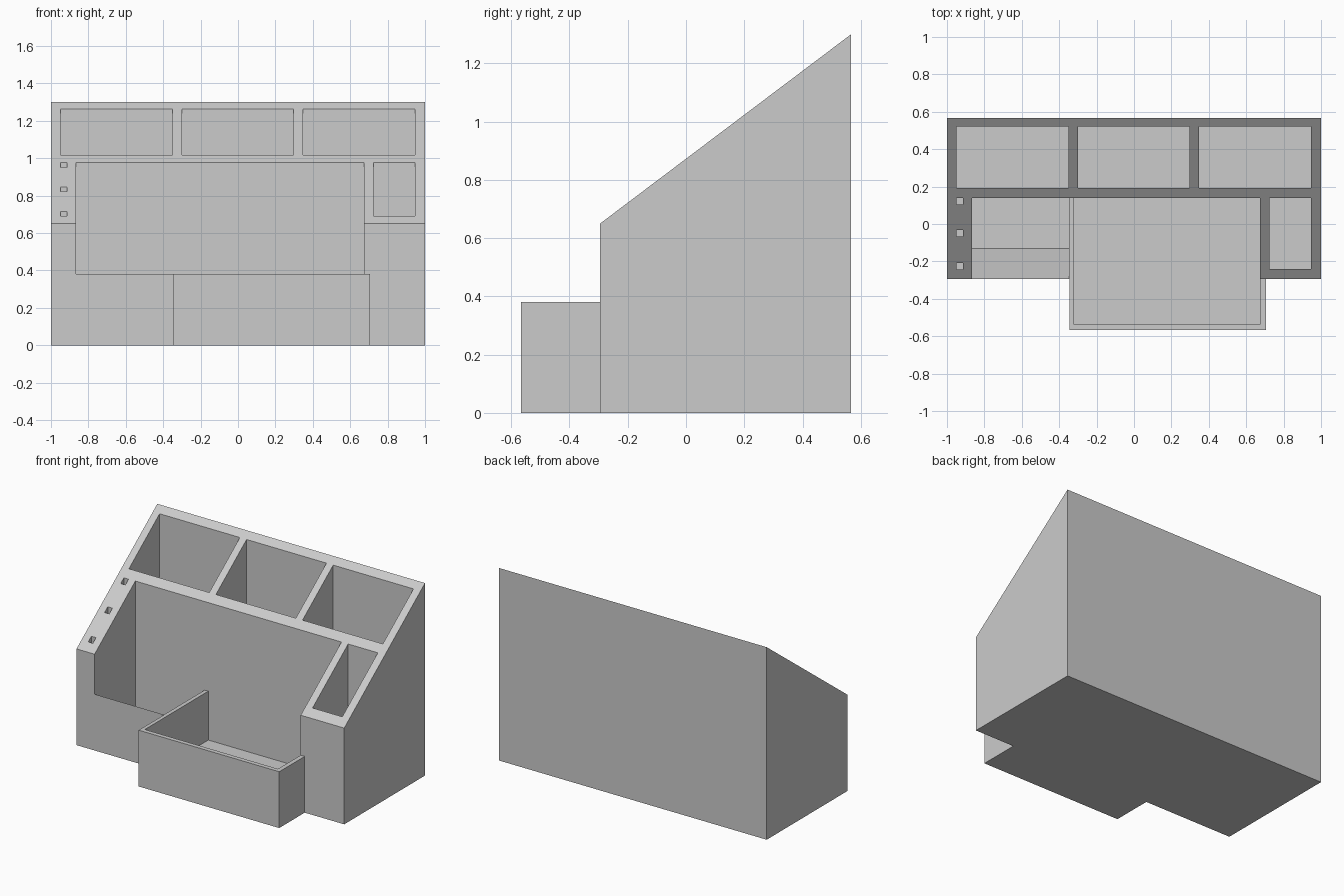
import bpy

if "Cube" in bpy.data.objects:
    bpy.data.objects.remove(bpy.data.objects["Cube"])

FLOOR, LIP, HIGH = 0.05, 0.38, 2.0   # pocket floor, tray rim, above everything
FRONT, BACK = -0.295, 0.567          # main body depth
MID = 0.14                           # back wall of the front bays

grey = bpy.data.materials.new("light grey")
grey.use_nodes = True
grey.diffuse_color = (0.6, 0.6, 0.6, 1)
grey.node_tree.nodes["Principled BSDF"].inputs["Base Color"].default_value = (0.6, 0.6, 0.6, 1)


def prism(name, x0, x1, profile):
    """Solid made by sweeping a (y, z) profile from x0 to x1."""
    n = len(profile)
    verts = [(x, y, z) for x in (x0, x1) for y, z in profile]
    faces = [tuple(range(n))[::-1], tuple(range(n, 2 * n))]
    faces += [(i, (i + 1) % n, n + (i + 1) % n, n + i) for i in range(n)]
    mesh = bpy.data.meshes.new(name)
    mesh.from_pydata(verts, [], faces)
    mesh.materials.append(grey)
    obj = bpy.data.objects.new(name, mesh)
    bpy.context.collection.objects.link(obj)
    return obj


def box(name, x0, x1, y0, y1, z0, z1):
    return prism(name, x0, x1, [(y0, z0), (y1, z0), (y1, z1), (y0, z1)])


def combine(target, tool, operation):
    """Apply a boolean and remove the tool object."""
    tool.hide_render = True
    mod = target.modifiers.new(tool.name, "BOOLEAN")
    mod.operation, mod.solver, mod.object = operation, "EXACT", tool
    bpy.context.view_layer.objects.active = target
    bpy.ops.object.modifier_apply(modifier=mod.name)
    bpy.data.objects.remove(tool)


# Sloped body with the tray projecting from its front
organizer = prism("desk_organizer", -1, 1,
                  [(FRONT, 0), (BACK, 0), (BACK, 1.3), (FRONT, 0.65)])
combine(organizer, box("front_tray", -0.345, 0.705, -0.567, -0.2, 0, LIP), "UNION")

cutters = [
    # Wide opening above the tray rim
    box("front_opening", -0.865, 0.675, -0.8, MID, LIP, HIGH),
    # Left bay with a ramp rising to the front edge
    prism("ramp_bay", -0.865, -0.347,
          [(FRONT, LIP), (-0.13, FLOOR), (MID, FLOOR), (MID, 0.5), (FRONT, 0.5)]),
    # Long tray bay
    box("tray_bay", -0.32, 0.675, -0.537, MID, FLOOR, 0.5),
    # Narrow right pocket
    box("side_pocket", 0.725, 0.947, -0.24, MID, FLOOR, HIGH),
]
# Three rear pockets
for x0, x1 in ((-0.95, -0.35), (-0.3, 0.297), (0.347, 0.947)):
    cutters.append(box("rear_pocket", x0, x1, 0.193, 0.52, FLOOR, HIGH))
# Three small pen holes in the left wall
for y in (0.122, -0.05, -0.225):
    cutters.append(box("pen_hole", -0.95, -0.915, y - 0.017, y + 0.017, FLOOR, HIGH))

for cutter in cutters:
    combine(organizer, cutter, "DIFFERENCE")
